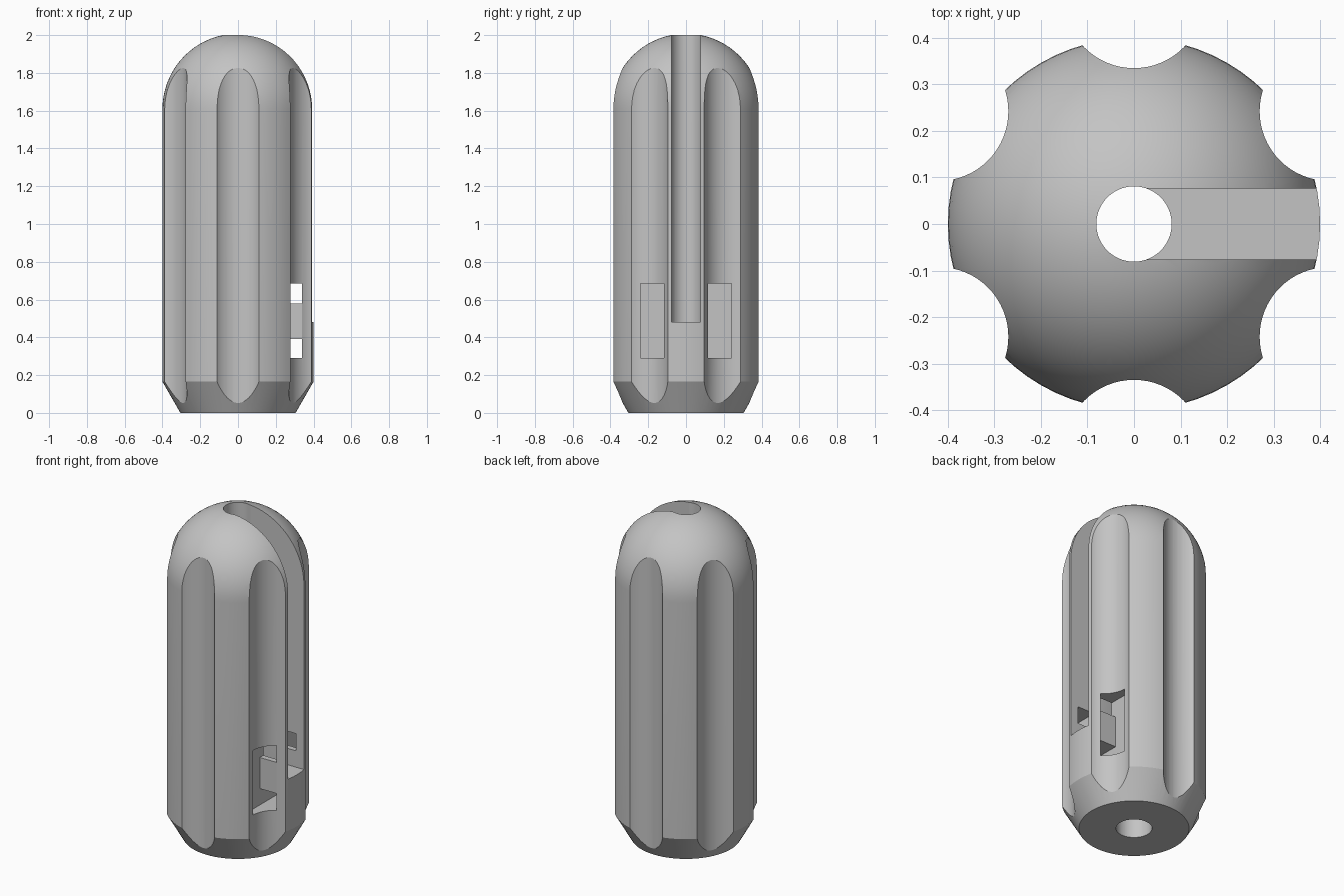
import bpy, bmesh, math
from mathutils import Matrix, Vector

if "Cube" in bpy.data.objects:
    bpy.data.objects.remove(bpy.data.objects["Cube"], do_unlink=True)

RADIUS = 0.4
DOME_Z = 1.608
SLOT_HALF = 0.076

grey = bpy.data.materials.new("plain grey")
grey.use_nodes = True
grey.diffuse_color = (0.55, 0.55, 0.55, 1)
grey.node_tree.nodes["Principled BSDF"].inputs["Base Color"].default_value = grey.diffuse_color


def to_object(name, bm):
    bmesh.ops.recalc_face_normals(bm, faces=bm.faces)
    mesh = bpy.data.meshes.new(name)
    bm.to_mesh(mesh)
    bm.free()
    obj = bpy.data.objects.new(name, mesh)
    mesh.materials.append(grey)
    bpy.context.collection.objects.link(obj)
    return obj


def lathe(name, profile, steps=72):
    bm = bmesh.new()
    verts = [bm.verts.new((r, 0, z)) for r, z in profile]
    edges = [bm.edges.new(pair) for pair in zip(verts, verts[1:])]
    bmesh.ops.spin(bm, geom=verts + edges, cent=(0, 0, 0), axis=(0, 0, 1),
                   angle=math.tau, steps=steps)
    bmesh.ops.remove_doubles(bm, verts=bm.verts, dist=1e-5)
    return to_object(name, bm)


def box(name, low, high):
    bm = bmesh.new()
    low, high = Vector(low), Vector(high)
    place = Matrix.Translation((low + high) / 2) @ Matrix.Diagonal((*(high - low), 1))
    bmesh.ops.create_cube(bm, size=1, matrix=place)
    return to_object(name, bm)


def cylinder(name, x, y, radius, low, high):
    bm = bmesh.new()
    bmesh.ops.create_cone(bm, cap_ends=True, segments=64, radius1=radius, radius2=radius,
                          depth=high - low, matrix=Matrix.Translation((x, y, (low + high) / 2)))
    return to_object(name, bm)


# Domed body with a chamfered foot
profile = [(0, 0), (0.305, 0), (RADIUS, 0.165)]
for i in range(19):
    a = math.pi / 2 * i / 18
    profile.append((RADIUS * math.cos(a), DOME_Z + RADIUS * math.sin(a)))
profile[-1] = (0, DOME_Z + RADIUS)
body = lathe("body", profile)

# Six grip flutes
cutters = []
for i in range(6):
    a = math.radians(30 + 60 * i)
    cutters.append(cylinder("flute_cutter", 0.485 * math.cos(a), 0.485 * math.sin(a),
                            0.15, -0.2, 2.2))

# Cord bore, knot recess and side slot
cutters.append(cylinder("bore_cutter", 0, 0, 0.081, -0.2, 2.2))
cutters.append(cylinder("recess_cutter", 0, 0, 0.1, -0.2, 0.25))
cutters.append(box("slot_cutter", (0, -SLOT_HALF, 0.48), (0.6, SLOT_HALF, 2.2)))

# Loop channel around a central post
for low, high in ((0.29, 0.39), (0.58, 0.685)):
    cutters.append(box("channel_cutter", (0.225, -0.24, low), (0.34, 0.24, high)))
for low, high in ((-0.24, -0.11), (0.11, 0.24)):
    cutters.append(box("pocket_cutter", (0.225, low, 0.29), (0.34, high, 0.685)))

for cutter in cutters:
    cutter.hide_render = True
    mod = body.modifiers.new(cutter.name, "BOOLEAN")
    mod.operation = "DIFFERENCE"
    mod.solver = "EXACT"
    mod.object = cutter

# Bake the cuts and remove the helpers
bpy.context.view_layer.update()
baked = bpy.data.meshes.new_from_object(body.evaluated_get(bpy.context.evaluated_depsgraph_get()))
body.modifiers.clear()
body.data = baked
for cutter in cutters:
    bpy.data.objects.remove(cutter, do_unlink=True)

bpy.ops.object.select_all(action="DESELECT")
body.select_set(True)
bpy.context.view_layer.objects.active = body
bpy.ops.object.shade_smooth_by_angle(angle=math.radians(20))
